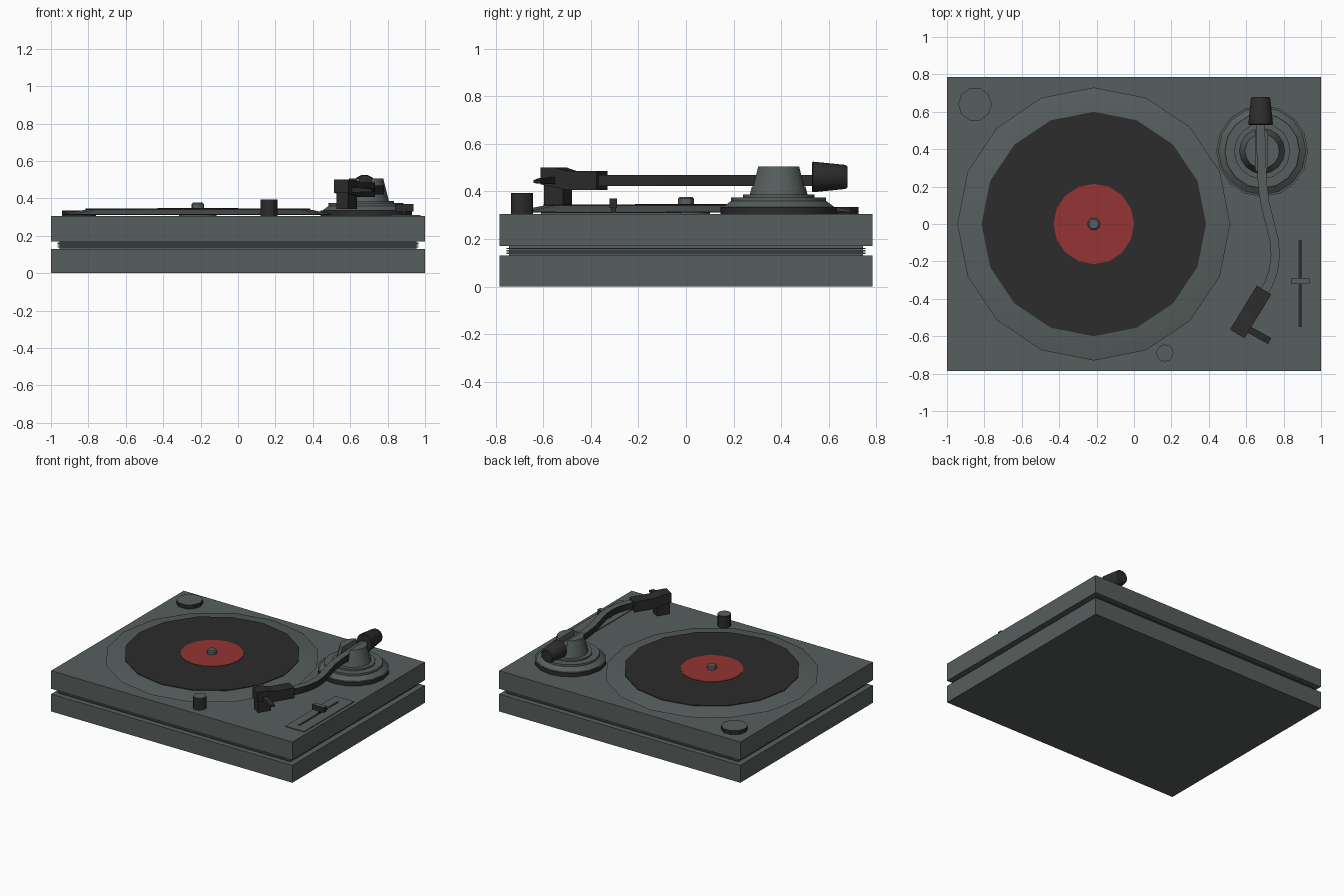
import bpy, bmesh, math
from mathutils import Vector, Matrix

if "Cube" in bpy.data.objects:
    bpy.data.objects.remove(bpy.data.objects["Cube"], do_unlink=True)


def material(name, rgb):
    m = bpy.data.materials.new(name)
    m.use_nodes = True
    m.diffuse_color = (*rgb, 1)
    m.node_tree.nodes["Principled BSDF"].inputs["Base Color"].default_value = (*rgb, 1)
    return m


GREY = material("slate grey", (0.095, 0.112, 0.110))
DARK = material("charcoal", (0.025, 0.025, 0.025))
RED = material("label red", (0.30, 0.035, 0.035))


def finish(name, bm, mat, loc=(0, 0, 0), top=None, smooth=None):
    """Make an object; faces pointing up take the optional top material."""
    bmesh.ops.recalc_face_normals(bm, faces=bm.faces)
    bm.normal_update()
    if top:
        for f in bm.faces:
            f.material_index = int(f.normal.z > 0.6)
    mesh = bpy.data.meshes.new(name)
    bm.to_mesh(mesh)
    bm.free()
    mesh.materials.append(mat)
    if top:
        mesh.materials.append(top)
    ob = bpy.data.objects.new(name, mesh)
    ob.location = loc
    bpy.context.collection.objects.link(ob)
    bpy.ops.object.select_all(action="DESELECT")
    ob.select_set(True)
    bpy.context.view_layer.objects.active = ob
    if smooth:
        bpy.ops.object.shade_smooth_by_angle(angle=math.radians(smooth))
    return ob


def box(name, x, y, z, mat, top=None):
    bm = bmesh.new()
    bmesh.ops.create_cube(bm, size=1)
    for v in bm.verts:
        v.co = [r[0] if c < 0 else r[1] for c, r in zip(v.co, (x, y, z))]
    return finish(name, bm, mat, top=top)


def skin(bm, rings):
    """Bridge closed rings of points and cap both ends."""
    loops = [[bm.verts.new(p) for p in ring] for ring in rings]
    n = len(loops[0])
    for a, b in zip(loops, loops[1:]):
        for i in range(n):
            bm.faces.new((a[i], a[(i + 1) % n], b[(i + 1) % n], b[i]))
    bm.faces.new(loops[0])
    bm.faces.new(loops[-1])


def lathe(name, profile, centre, mat, sides=16, top=None, smooth=30):
    bm = bmesh.new()
    angles = [math.tau * i / sides for i in range(sides)]
    skin(bm, [[(r * math.cos(a), r * math.sin(a), z) for a in angles] for r, z in profile])
    return finish(name, bm, mat, loc=(*centre, 0), top=top, smooth=smooth)


def extrude_side(name, outline, half_width, mat, place):
    """Extrude a (length, height) outline sideways, then place it."""
    bm = bmesh.new()
    skin(bm, [[place @ Vector((s, w, z)) for s, z in outline] for w in (-half_width, half_width)])
    return finish(name, bm, mat)


# Plinth: two slabs around a recessed, ribbed waist
box("lower_plinth", (-1, 1), (-.785, .785), (0, .13), GREY)
box("upper_plinth", (-1, 1), (-.785, .785), (.17, .305), GREY)
box("waist", (-.955, .955), (-.745, .745), (.128, .172), GREY)
for i in range(3):
    z = .137 + i * .01
    box(f"waist_rib_{i + 1}", (-.965, .965), (-.755, .755), (z, z + .006), GREY)

# Platter, record, label and spindle
hub = (-.215, 0)
lathe("platter_bearing", [(.1, .30), (.1, .315)], hub, GREY)
lathe("platter", [(.70, .312), (.73, .314), (.60, .340)], hub, GREY, smooth=40)
lathe("record", [(.60, .338), (.60, .345)], hub, DARK)
lathe("record_label", [(.215, .344), (.215, .348)], hub, RED)
lathe("spindle", [(.033, .34), (.033, .37), (.025, .377)], hub, GREY, sides=12)

# Corner dial and front knob
lathe("corner_dial", [(.09, .30), (.09, .335)], (-.85, .64), DARK, sides=10, top=GREY)
lathe("front_knob", [(.046, .30), (.046, .394)], (.165, -.69), DARK, sides=12, top=GREY)

# Pitch slider
plate = box("slider_plate", (.82, .975), (-.61, -.02), (.302, .311), GREY)
box("slider_slot", (.88, .898), (-.55, -.085), (.308, .313), DARK)
box("slider_stem", (.882, .896), (-.315, -.295), (.31, .345), DARK)
box("slider_handle", (.84, .938), (-.322, -.29), (.33, .37), DARK, top=GREY)

# Tonearm base: dark-edged foot, stepped collar, slotted turret
pivot = (.685, .39)
lathe("arm_foot", [(.245, .30), (.245, .335)], pivot, DARK, top=GREY)
lathe("arm_collar", [(.235, .334), (.20, .36), (.20, .375), (.15, .375), (.15, .387)], pivot, GREY)
turret = lathe("arm_turret", [(.122, .384), (.092, .505)], pivot, GREY)
cutter = box("slot_cutter", (.65, .715), (.2, .6), (.42, .6), GREY)
cutter.hide_render = True
bpy.context.view_layer.objects.active = turret
cut = turret.modifiers.new("slot", "BOOLEAN")
cut.operation = "DIFFERENCE"
cut.object = cutter
bpy.ops.object.modifier_apply(modifier=cut.name)
bpy.data.objects.remove(cutter, do_unlink=True)

# Curved tonearm: square section swept along a path
path = [Vector(p) for p in ((.675, .56), (.68, .38), (.686, .22), (.70, .11), (.728, 0),
                            (.75, -.09), (.756, -.17), (.745, -.25), (.72, -.32), (.685, -.38))]
rings = []
for i, p in enumerate(path):
    d = (path[min(i + 1, len(path) - 1)] - path[max(i - 1, 0)]).normalized()
    side = Vector((-d.y, d.x)) * .024
    rings.append([(*(p + side * s), z) for s, z in ((-1, .422), (1, .422), (1, .47), (-1, .47))])
bm = bmesh.new()
skin(bm, rings)
finish("tonearm", bm, DARK, top=GREY, smooth=40)

# Counterweight on the arm's rear end
weight = lathe("counterweight", [(.062, .53), (.066, .535), (.052, .67), (.045, .68)],
               (0, 0), DARK, sides=14)
weight.rotation_euler.x = -math.pi / 2
weight.location = (.677, 0, .461)

# Headshell, cartridge and finger lift, along the arm's end direction
head = Matrix.Translation((.695, -.353, 0)) @ Matrix.Rotation(math.atan2(-.855, -.52), 4, "Z")
extrude_side("headshell", [(0, .407), (0, .485), (.15, .485), (.20, .50), (.275, .50),
                           (.275, .43), (.15, .407)], .045, DARK, head)
extrude_side("cartridge", [(.17, .342), (.17, .42), (.265, .44), (.265, .342)], .036, DARK, head)
lift = Matrix.Translation((.585, -.548, 0)) @ Matrix.Rotation(math.radians(-29), 4, "Z")
extrude_side("finger_lift", [(0, .43), (0, .462), (.12, .455), (.16, .448), (.16, .435)],
             .018, DARK, lift)
